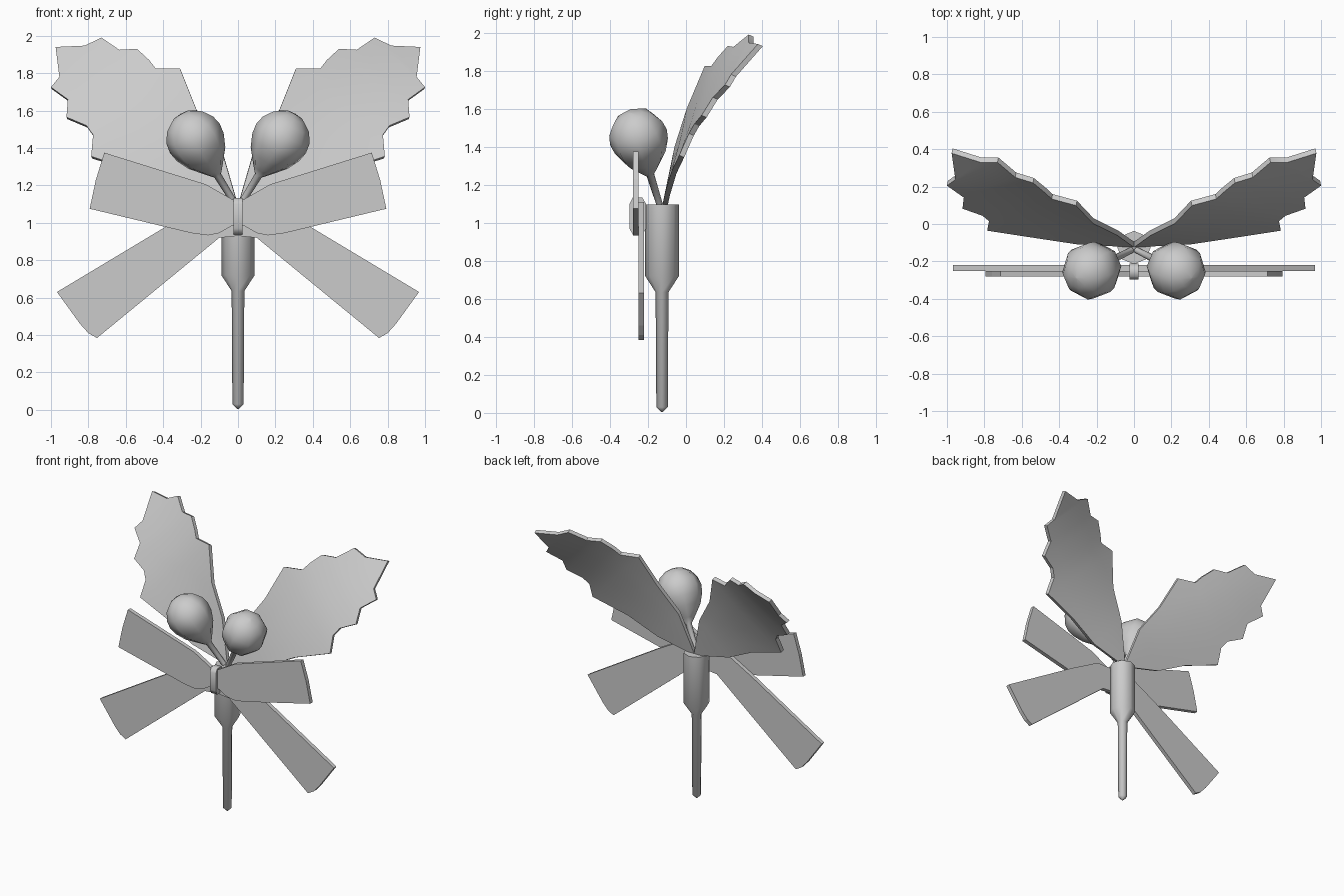
import bpy, bmesh, math
from mathutils import Vector

if "Cube" in bpy.data.objects:
    bpy.data.objects.remove(bpy.data.objects["Cube"])


def finish(name, bm, smooth=None):
    bmesh.ops.remove_doubles(bm, verts=bm.verts, dist=0.0005)
    bmesh.ops.recalc_face_normals(bm, faces=bm.faces)
    me = bpy.data.meshes.new(name)
    bm.to_mesh(me)
    bm.free()
    ob = bpy.data.objects.new(name, me)
    bpy.context.collection.objects.link(ob)
    if smooth:
        bpy.ops.object.select_all(action='DESELECT')
        bpy.context.view_layer.objects.active = ob
        ob.select_set(True)
        bpy.ops.object.shade_smooth_by_angle(angle=math.radians(smooth))
    return ob


def lathe(name, profile, base, axis, sides, smooth):
    """Revolve (radius, height) points around an axis starting at base."""
    bm = bmesh.new()
    rot = Vector((0, 0, 1)).rotation_difference(Vector(axis))
    rings = []
    for r, t in profile:
        rings.append([bm.verts.new(Vector(base) + rot @ Vector((
            r * math.cos(2 * math.pi * i / sides),
            r * math.sin(2 * math.pi * i / sides), t))) for i in range(sides)])
    for a, b in zip(rings, rings[1:]):
        for i in range(sides):
            j = (i + 1) % sides
            bm.faces.new((a[i], a[j], b[j], b[i]))
    bm.faces.new(rings[0])
    bm.faces.new(rings[-1])
    return finish(name, bm, smooth)


def slab(name, outline, y0, y1, side=1):
    """Flat strip: an x-z outline extruded along y."""
    bm = bmesh.new()
    f = [bm.verts.new((side * x, y0, z)) for x, z in outline]
    b = [bm.verts.new((side * x, y1, z)) for x, z in outline]
    n = len(f)
    bm.faces.new(f)
    bm.faces.new(b)
    for i in range(n):
        j = (i + 1) % n
        bm.faces.new((f[i], f[j], b[j], b[i]))
    return finish(name, bm)


def leaf(name, upper, lower, side, rows=5):
    """Curved spiky leaf lofted between its upper and lower edges."""
    bm = bmesh.new()

    def point(x, z):
        w = z - 1.09
        return Vector((x, -0.125 + w * (0.19 + 0.085 * x + 0.385 * x * w), z))

    shift = Vector((-0.005, 0.026, -0.011))
    layers = []
    for off in (Vector(), shift):
        grid = []
        for (ux, uz), (lx, lz) in zip(upper, lower):
            row = []
            for k in range(rows + 1):
                t = k / rows
                p = point(ux + (lx - ux) * t, uz + (lz - uz) * t) + off
                row.append(bm.verts.new((side * p.x, p.y, p.z)))
            grid.append(row)
        for a, b in zip(grid, grid[1:]):
            for k in range(rows):
                bm.faces.new((a[k], a[k + 1], b[k + 1], b[k]))
        layers.append(grid)
    f, b = layers
    for i in range(len(upper) - 1):
        for k in (0, rows):
            bm.faces.new((f[i][k], f[i + 1][k], b[i + 1][k], b[i][k]))
    return finish(name, bm, 30)


# Stem holder with pointed spike
lathe("stem", [(0.004, 0.005), (0.03, 0.03), (0.034, 0.635), (0.089, 0.72), (0.089, 1.095)],
      (0, -0.126, 0), (0, 0, 1), 8, 50)

leaf_upper = [(0, 1.09), (.09, 1.4), (.22, 1.6), (.31, 1.825), (.44, 1.825), (.475, 1.87),
              (.54, 1.93), (.635, 1.925), (.73, 1.99), (.82, 1.947), (.975, 1.94)]
leaf_lower = [(0, 1.09), (.3, 1.16), (.52, 1.27), (.785, 1.355), (.775, 1.47), (.81, 1.52),
              (.917, 1.565), (.91, 1.66), (1.0, 1.725), (.955, 1.78), (.975, 1.94)]
berry = [(.017, 0), (.021, .185), (.055, .225), (.115, .3), (.146, .37), (.155, .425),
         (.145, .48), (.11, .535), (.06, .568), (.004, .58)]
loop = [(0, .985), (.03, .985), (.1, .945), (.16, .933), (.25, .945), (.793, 1.075),
        (.76, 1.23), (.715, 1.375), (.17, 1.205), (.03, 1.125), (0, 1.115)]
tail = [(0, .93), (.1, .92), (.754, .384), (.8, .41), (.845, .46), (.968, .63),
        (.385, .98), (.15, 1.11), (0, 1.11)]

for side, word in ((1, "right"), (-1, "left")):
    # Leaves, berries on stalks, bow halves
    leaf("leaf_" + word, leaf_upper, leaf_lower, side)
    lathe("berry_" + word, berry, (side * .015, -.14, 1.1), (side * .215, -.11, .35), 8, 60)
    slab("bow_loop_" + word, loop, -.28, -.25, side)
    slab("bow_tail_" + word, tail, -.25, -.22, side)

# Bow knot: rounded band, profile in y-z
bm = bmesh.new()
prof = [(-.297, .97), (-.28, .938), (-.23, .938), (-.21, .97),
        (-.21, 1.1), (-.23, 1.132), (-.28, 1.132), (-.297, 1.1)]
l = [bm.verts.new((-.025, y, z)) for y, z in prof]
r = [bm.verts.new((.025, y, z)) for y, z in prof]
bm.faces.new(l)
bm.faces.new(r)
for i in range(8):
    j = (i + 1) % 8
    bm.faces.new((l[i], l[j], r[j], r[i]))
finish("bow_knot", bm, 65)
